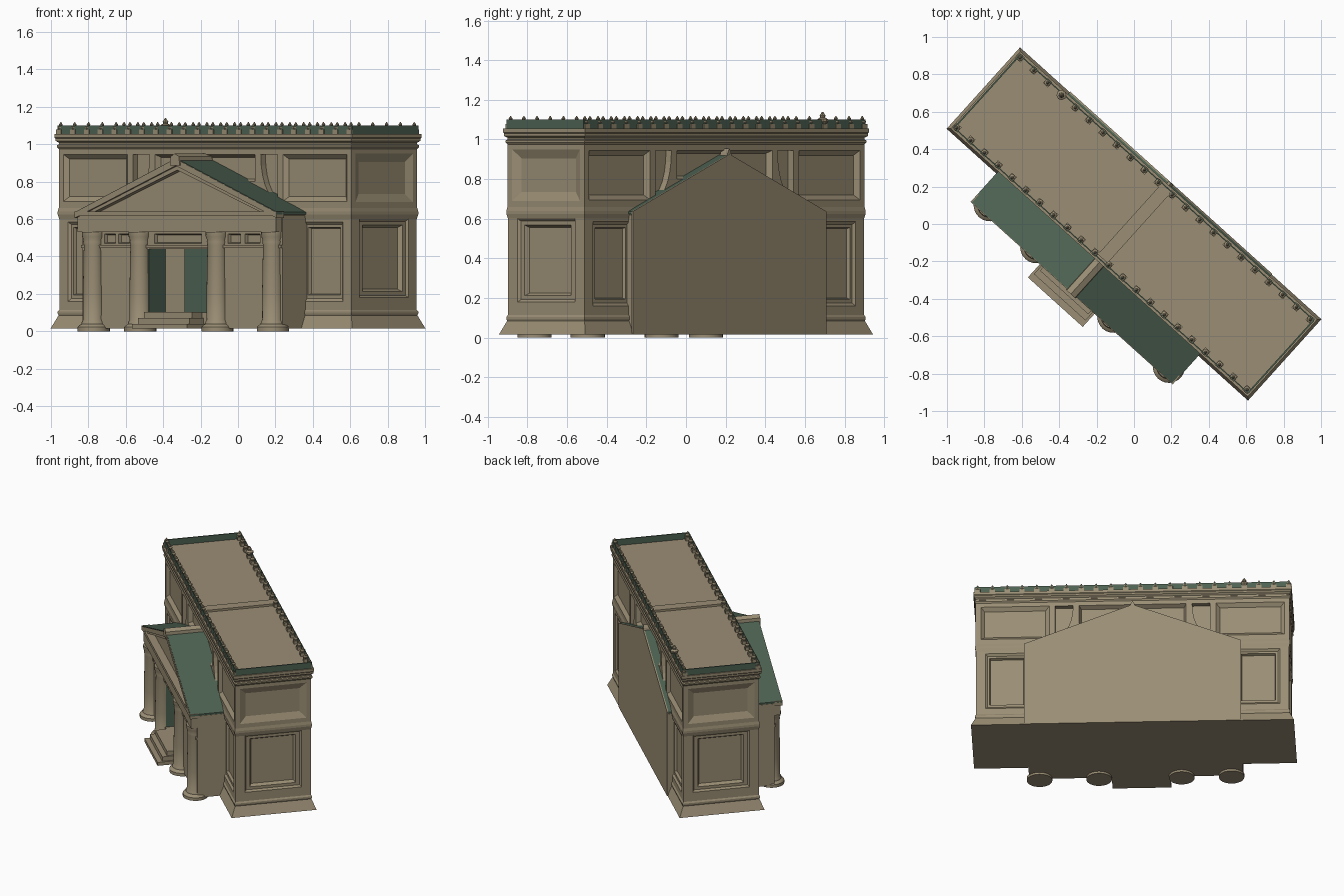
import bpy, bmesh, math
from mathutils import Matrix

if "Cube" in bpy.data.objects:
    bpy.data.objects.remove(bpy.data.objects["Cube"])

ROT = Matrix.Rotation(math.radians(-42.05), 4, 'Z')   # building stands diagonally


def material(name, rgb):
    m = bpy.data.materials.new(name)
    m.diffuse_color = (*rgb, 1)
    m.use_nodes = True
    m.node_tree.nodes["Principled BSDF"].inputs["Base Color"].default_value = m.diffuse_color
    return m


STONE = material("tan_stone", (0.325, 0.270, 0.176))
GREEN = material("green_copper", (0.074, 0.122, 0.084))


def finish(name, bm, mat, smooth=False):
    bmesh.ops.recalc_face_normals(bm, faces=bm.faces)
    bmesh.ops.transform(bm, matrix=ROT, verts=bm.verts)
    me = bpy.data.meshes.new(name)
    bm.to_mesh(me)
    bm.free()
    me.materials.append(mat)
    ob = bpy.data.objects.new(name, me)
    bpy.context.scene.collection.objects.link(ob)
    if smooth:
        bpy.ops.object.select_all(action='DESELECT')
        ob.select_set(True)
        bpy.context.view_layer.objects.active = ob
        bpy.ops.object.shade_smooth_by_angle(angle=math.radians(35))
    return ob


def loft(bm, rings):
    """Skin a list of equal-length point rings and cap both ends."""
    vs = [[bm.verts.new(p) for p in r] for r in rings]
    n = len(vs[0])
    for a, b in zip(vs, vs[1:]):
        for i in range(n):
            bm.faces.new((a[i], a[(i + 1) % n], b[(i + 1) % n], b[i]))
    bm.faces.new(vs[0][::-1])
    bm.faces.new(vs[-1])


def box(bm, x0, x1, y0, y1, z0, z1):
    loft(bm, [[(x0, y0, z), (x1, y0, z), (x1, y1, z), (x0, y1, z)] for z in (z0, z1)])


def prism(bm, poly, y0, y1):
    loft(bm, [[(x, y, z) for x, z in poly] for y in (y0, y1)])


def lathe(bm, cx, cy, prof, n):
    loft(bm, [[(cx + r * math.cos(2 * math.pi * i / n), cy + r * math.sin(2 * math.pi * i / n), z)
               for i in range(n)] for r, z in prof])


SIDES = {
    "front": lambda a, s, z: (a, -s, z),
    "back": lambda a, s, z: (a, s, z),
    "right": lambda a, s, z: (s, a, z),
    "left": lambda a, s, z: (-s, a, z),
}


def recess(bm, side, a0, a1, z0, z1, surf, depth, bevel):
    """Tapered cutter for a sunk panel in one wall."""
    f, out = SIDES[side], 0.01
    rings = []
    for s, k in ((surf + out, bevel * out / depth), (surf - depth, -bevel)):
        rings.append([f(a, s, z) for a, z in ((a0 - k, z0 - k), (a1 + k, z0 - k),
                                              (a1 + k, z1 + k), (a0 - k, z1 + k))])
    loft(bm, rings)


def cut(ob, bm):
    cutter = finish("cutter", bm, STONE)
    cutter.hide_render = True
    mod = ob.modifiers.new("cut", 'BOOLEAN')
    mod.operation, mod.solver, mod.object = 'DIFFERENCE', 'EXACT', cutter
    bpy.context.view_layer.update()
    dg = bpy.context.evaluated_depsgraph_get()
    me = bpy.data.meshes.new_from_object(ob.evaluated_get(dg))
    ob.modifiers.clear()
    ob.data = me
    bpy.data.objects.remove(cutter)


# Main block: plinth, two storeys, belt moulding and cornice
L, D = 1.052, 0.26
profile = [(.033, .015), (.003, .085), (.006, .095), (.006, .105), (0, .115), (0, .60), (.006, .625),
           (.006, .64), (.002, .66), (.002, .975), (.009, .985), (.009, .995), (.002, 1.0),
           (.002, 1.008), (.014, 1.018), (.014, 1.03), (.018, 1.035), (.018, 1.055)]
bm = bmesh.new()
loft(bm, [[(-L - d, -D - d, z), (L + d, -D - d, z), (L + d, D + d, z), (-L - d, D + d, z)]
          for d, z in profile])
block = finish("main_block", bm, STONE)

# Sunk wall panels: outer bevelled recess, then deeper inner field
outer, inner = bmesh.new(), bmesh.new()
for side in ("front", "back"):
    for m in (-1, 1):
        a0, a1 = sorted((m * .70, m * .99))
        recess(outer, side, a0, a1, .16, .585, D, .012, .015)
        recess(inner, side, a0 + .025, a1 - .025, .19, .56, D, .03, .01)
        a0, a1 = sorted((m * .56, m * 1.02))
        recess(outer, side, a0, a1, .695, .945, D + .002, .022, .025)
        # curved bracket windows: straight outer edge, concave sweep inside
        pts = [(m * .52, .71), (m * .52, .945)]
        for i in range(7):
            t = math.radians(15 * i)
            pts.append((m * (.40 + .10 * (1 - math.cos(t))), .945 - .225 * math.sin(t)))
        y = (D - .035, D + .012) if side == "back" else (-D - .012, -D + .035)
        prism(outer, pts, *y)
    recess(outer, side, -.36, .36, .80, .945, D + .002, .03, .015)
for side in ("right", "left"):
    recess(outer, side, -.195, .195, .18, .60, L, .012, .012)
    recess(inner, side, -.165, .165, .205, .575, L, .035, .02)
    recess(outer, side, -.23, .23, .69, .95, L + .002, .02, .045)
cut(block, outer)
cut(block, inner)

# Roof strip across the middle
bm = bmesh.new()
box(bm, -.035, .035, -.25, .265, 1.05, 1.07)
finish("roof_strip", bm, STONE)

# Low green parapet plates around the roof
bm = bmesh.new()
for s in (-1, 1):
    box(bm, -1.055, 1.055, s * .262 - .003, s * .262 + .003, 1.05, 1.10)
    box(bm, s * 1.058 - .004, s * 1.058 + .004, -.262, .262, 1.05, 1.10)
finish("parapet_plates", bm, GREEN)

# Rows of finials on both long edges, one of them taller
finial = [(.010, 1.075), (.018, 1.085), (.018, 1.093), (.008, 1.099), (.010, 1.105), (.002, 1.118)]
for s, name in ((-1, "front_finials"), (1, "back_finials")):
    bm = bmesh.new()
    for i in range(22):
        x, y = -1.048 + i * .0995, s * .252
        box(bm, x - .018, x + .018, y - .018, y + .018, 1.045, 1.078)
        k = 1.5 if (s == 1 and i == 3) else 1
        lathe(bm, x, y, [(r * k, 1.075 + (z - 1.075) * k) for r, z in finial], 8)
    finish(name, bm, STONE)

# Gabled hall running through the block from portico to back wall
W, EAVE, TOP = .72, .62, .905
bm = bmesh.new()
prism(bm, [(-W, .015), (W, .015), (W, EAVE), (0, TOP), (-W, EAVE)], -.445, .29)
hall = finish("gabled_hall", bm, STONE)
bm = bmesh.new()
box(bm, -.25, .19, -.6, -.31, .10, .44)
for a0, a1 in ((-.56, -.48), (-.46, -.38), (-.2, .14), (.33, .42), (.45, .56)):
    recess(bm, "front", a0, a1, .47, .52, .445, .02, .004)
cut(hall, bm)

# Plain gable wall at the back, covering the roof edge
bm = bmesh.new()
prism(bm, [(-.728, .015), (.728, .015), (.728, .637), (0, .926), (-.728, .637)], .288, .297)
finish("back_gable_wall", bm, STONE)

# Green door linings and inner door
bm = bmesh.new()
box(bm, -.25, -.244, -.44, -.31, .10, .44)
box(bm, .184, .19, -.44, -.31, .10, .44)
box(bm, -.10, .12, -.318, -.31, .10, .44)
finish("door_linings", bm, GREEN)

# Green roof slopes
bm = bmesh.new()
for m in (-1, 1):
    prism(bm, [(m * .728, .625), (m * .728, .637), (0, .925), (0, .908)], -.495, .288)
finish("gable_roof", bm, GREEN)

# Raking cornice of the pediment, in two stepped layers
bm = bmesh.new()
for m in (-1, 1):
    prism(bm, [(m * .728, .605), (m * .728, .634), (0, .922), (0, .885)], -.498, -.44)
    prism(bm, [(m * .70, .60), (m * .70, .62), (0, .895), (0, .862)], -.485, -.44)
finish("pediment_cornice", bm, STONE)

# Entablature under the pediment
bm = bmesh.new()
box(bm, -.728, .728, -.498, -.44, .615, .64)
box(bm, -.715, .715, -.488, -.44, .53, .618)
box(bm, -.72, .72, -.455, -.44, .445, .46)
finish("entablature", bm, STONE)

# Ridge caps at the front and back apex
bm = bmesh.new()
prism(bm, [(-.035, .885), (.035, .885), (.03, .935), (0, .95), (-.03, .935)], -.505, -.24)
prism(bm, [(-.02, .90), (.02, .90), (.012, .935), (0, .955), (-.012, .935)], .245, .295)
finish("ridge_caps", bm, STONE)

# Four engaged columns
shaft = [(.086, 0), (.086, .022), (.078, .032), (.066, .038), (.064, .05), (.057, .062), (.058, .2),
         (.053, .46), (.057, .478), (.055, .488), (.062, .505), (.063, .53)]
for i, x in enumerate((-.64, -.305, .25, .65)):
    bm = bmesh.new()
    lathe(bm, x, -.442, shaft, 24)
    finish(f"column_{i + 1}", bm, STONE, smooth=True)

# Entrance steps
bm = bmesh.new()
for i in range(3):
    box(bm, -.23 + .012 * i, .165 - .012 * i, -.592 + .035 * i, -.44, .015, .04 + .032 * i)
finish("entrance_steps", bm, STONE)
